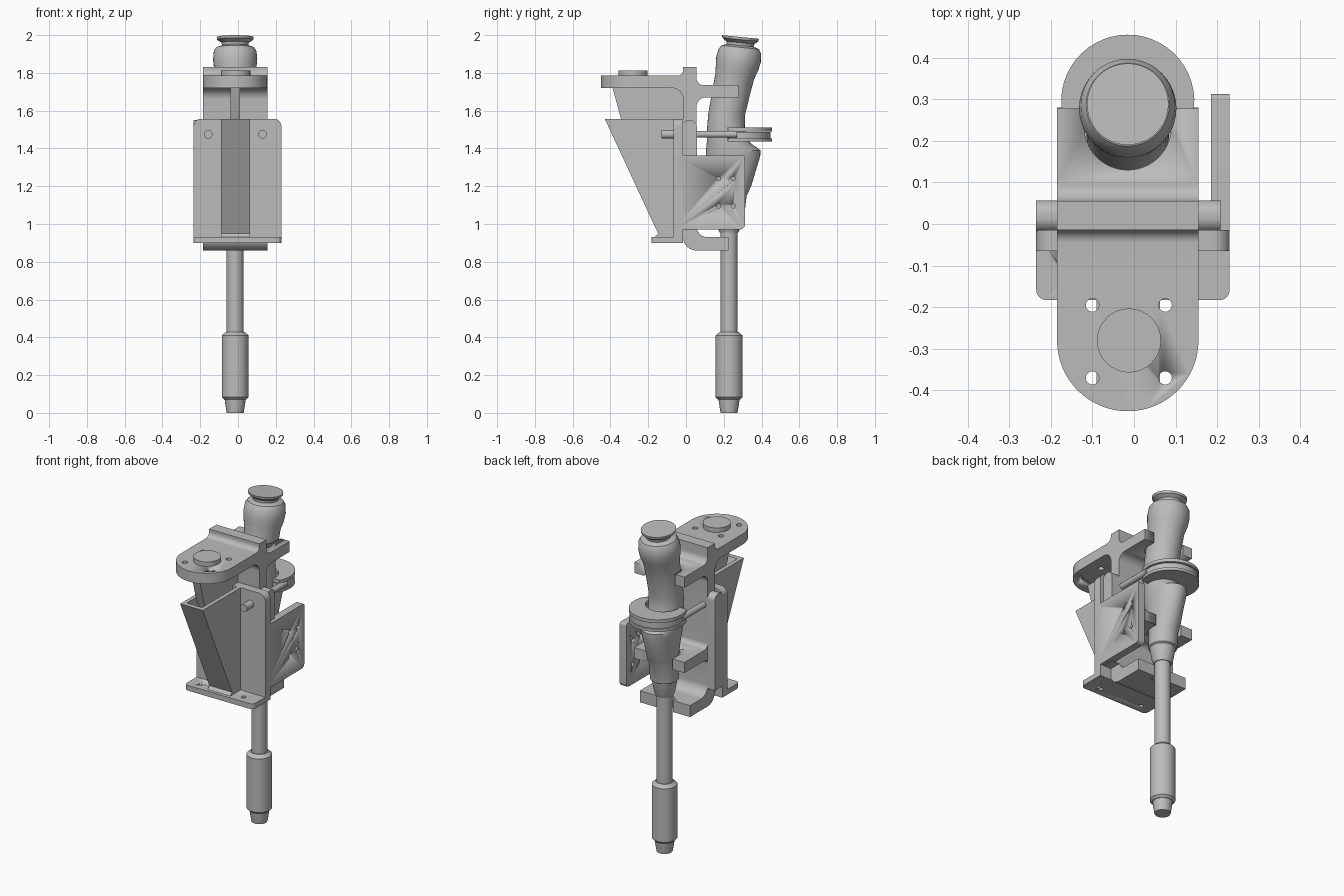
import bpy, bmesh
from math import sin, cos, pi, tan
from mathutils import Vector

if "Cube" in bpy.data.objects:
    bpy.data.objects.remove(bpy.data.objects["Cube"])

metal = bpy.data.materials.new("plain_grey")
metal.use_nodes = True
GREY = (0.5, 0.5, 0.5, 1)
metal.diffuse_color = GREY
metal.node_tree.nodes["Principled BSDF"].inputs["Base Color"].default_value = GREY

CX = -0.015            # centre line of the tool
LEFT, RIGHT = -0.185, 0.155


def finish(name, bm, smooth=True):
    bmesh.ops.recalc_face_normals(bm, faces=bm.faces)
    mesh = bpy.data.meshes.new(name)
    bm.to_mesh(mesh)
    bm.free()
    obj = bpy.data.objects.new(name, mesh)
    bpy.context.collection.objects.link(obj)
    mesh.materials.append(metal)
    bpy.ops.object.select_all(action="DESELECT")
    obj.select_set(True)
    bpy.context.view_layer.objects.active = obj
    if smooth:
        bpy.ops.object.shade_smooth_by_angle(angle=0.6)
    return obj


def rounded(points, steps=8):
    """Outline from (a, b, radius) corners."""
    out = []
    for i, (a, b, r) in enumerate(points):
        p = Vector((a, b))
        if r == 0:
            out.append(p)
            continue
        u = (Vector(points[i - 1][:2]) - p).normalized()
        v = (Vector(points[(i + 1) % len(points)][:2]) - p).normalized()
        half = u.angle(v) / 2
        centre = p + (u + v).normalized() * (r / sin(half))
        start = p + u * (r / tan(half)) - centre
        end = p + v * (r / tan(half)) - centre
        for k in range(steps + 1):
            t = k / steps
            out.append(centre + start.lerp(end, t).normalized() * r)
    return out


def extrude(name, outline, plane, lo, hi):
    """Prism of an outline in the given plane, between lo and hi."""
    place = {"yz": lambda a, b, t: (t, a, b),
             "xz": lambda a, b, t: (a, t, b),
             "xy": lambda a, b, t: (a, b, t)}[plane]
    bm = bmesh.new()
    rings = [[bm.verts.new(place(a, b, t)) for a, b in outline] for t in (lo, hi)]
    bm.faces.new(rings[0])
    bm.faces.new(rings[1])
    n = len(outline)
    for i in range(n):
        j = (i + 1) % n
        bm.faces.new((rings[0][i], rings[0][j], rings[1][j], rings[1][i]))
    return finish(name, bm)


def rect(a0, a1, b0, b1, r=0):
    return rounded([(a0, b0, r), (a1, b0, r), (a1, b1, r), (a0, b1, r)])


def arc(cx, cy, r, start=0, end=2 * pi, n=32):
    return [(cx + r * cos(start + (end - start) * i / n),
             cy + r * sin(start + (end - start) * i / n))
            for i in range(n if end - start > 6 else n + 1)]


def cut(obj, cutter):
    cutter.hide_render = True
    mod = obj.modifiers.new("cut", "BOOLEAN")
    mod.operation = "DIFFERENCE"
    mod.solver = "EXACT"
    mod.object = cutter
    bpy.context.view_layer.objects.active = obj
    bpy.ops.object.modifier_apply(modifier=mod.name)
    bpy.data.objects.remove(cutter)


def loft(name, stations, n=40):
    """Skin over (z, y, radius x, radius y, tilt) ellipses."""
    bm = bmesh.new()
    rings = []
    for z, y, rx, ry, tilt in stations:
        rings.append([bm.verts.new((CX + rx * cos(a), y + ry * sin(a), z - tilt * ry * sin(a)))
                      for a in (2 * pi * i / n for i in range(n))])
    for low, up in zip(rings, rings[1:]):
        for i in range(n):
            j = (i + 1) % n
            bm.faces.new((low[i], low[j], up[j], up[i]))
    bm.faces.new(rings[0])
    bm.faces.new(rings[-1])
    return finish(name, bm)


# Sliding cradle: back plate with three arms and a filleted ridge
cradle = extrude("cradle", rounded([
    (-0.015, 0.86, 0.068), (0.225, 0.86, 0), (0.225, 0.93, 0), (0.055, 0.93, 0.06),
    (0.055, 1.15, 0.03), (0.28, 1.15, 0), (0.28, 1.215, 0), (0.055, 1.215, 0.03),
    (0.055, 1.67, 0.05), (0.278, 1.67, 0), (0.278, 1.735, 0), (0.055, 1.735, 0.04),
    (0.055, 1.83, 0), (-0.015, 1.83, 0), (-0.015, 1.785, 0.03), (-0.12, 1.785, 0),
    (-0.12, 1.72, 0), (-0.015, 1.72, 0.06)]), "yz", LEFT, RIGHT)


def slot(r, y, z0, z1):
    outline = arc(CX, y, r, pi, 2 * pi) + [(CX + r, 0.5), (CX - r, 0.5)]
    cut(cradle, extrude("slot_cutter", outline, "xy", z0, z1))


slot(0.105, 0.235, 1.64, 1.76)
slot(0.09, 0.235, 1.1, 1.3)
slot(0.055, 0.228, 0.8, 0.95)

# Top tongue with bolt holes and a raised disc
tongue = extrude("top_tongue", arc(CX, -0.28, 0.17, pi, 2 * pi)
                 + [(RIGHT, -0.12), (LEFT, -0.12)], "xy", 1.72, 1.785)
for x in (-0.1, 0.075):
    for y in (-0.195, -0.37):
        cut(tongue, extrude("hole_cutter", arc(x, y, 0.016, n=16), "xy", 1.6, 1.9))
extrude("tongue_disc", arc(-0.012, -0.28, 0.077), "xy", 1.78, 1.812)

# Thin rib below the tongue, sliding into the wedge pocket
extrude("tongue_rib", [(-0.39, 1.725), (0, 1.725), (0, 1.0), (-0.08, 1.0), (-0.345, 1.56)],
        "yz", -0.04, 0.01)

# Front mount: plate, foot and wedge pocket
extrude("mount_plate", rounded([(-0.235, 0.91, 0), (0.23, 0.91, 0),
                                (0.23, 1.557, 0.04), (-0.235, 1.557, 0.04)]),
        "xz", -0.065, -0.015)
foot = extrude("mount_foot", rounded([(-0.235, -0.183, 0.025), (0.23, -0.183, 0.025),
                                      (0.23, -0.015, 0), (-0.235, -0.015, 0)]),
               "xy", 0.9, 0.932)
for x in (-0.16, 0.13):
    cut(foot, extrude("hole_cutter", arc(x, -0.13, 0.013, n=16), "xy", 0.8, 1.0))
pocket_side = [(-0.43, 1.557), (-0.06, 1.557), (-0.06, 0.93), (-0.165, 0.93), (-0.148, 0.95)]
extrude("pocket_right_wall", pocket_side, "yz", -0.09, -0.065)
extrude("pocket_left_wall", pocket_side, "yz", 0.038, 0.063)
extrude("pocket_front_wall", [(-0.43, 1.557), (-0.4, 1.557), (-0.118, 0.93),
                              (-0.165, 0.93), (-0.148, 0.95)], "yz", -0.07, 0.045)

# Guide lugs beside the cradle
for name, x0, x1 in (("right_lug", -0.235, LEFT), ("left_lug", RIGHT, 0.208)):
    extrude(name, rounded([(-0.02, 0.97, 0), (0.057, 0.97, 0),
                           (0.057, 1.55, 0.034), (-0.02, 1.55, 0.034)]), "yz", x0, x1)

# Side plate with four screw holes
side = extrude("side_plate", rounded([(-0.06, 0.972, 0), (0.312, 0.972, 0.025),
                                      (0.312, 1.362, 0.012), (-0.06, 1.362, 0)]),
               "yz", 0.185, 0.23)
for y in (0.173, 0.25):
    for z in (1.095, 1.24):
        cut(side, extrude("hole_cutter", arc(y, z, 0.011, n=16), "yz", 0.1, 0.3))

# Clamp bolts and the stacked C-shaped clamp
for name, x in (("right_clamp_bolt", -0.157), ("left_clamp_bolt", 0.13)):
    extrude(name, arc(x, 1.475, 0.018, n=20), "xz", -0.13, 0.27)
    extrude(name + "_head", arc(x, 1.475, 0.023, n=20), "xz", -0.13, -0.065)
for name, r, z0, z1 in (("clamp_lower", 0.16, 1.436, 1.453),
                        ("clamp_middle", 0.152, 1.453, 1.486),
                        ("clamp_upper", 0.16, 1.49, 1.51)):
    outer = arc(CX, 0.295, r, -0.48, pi + 0.48)
    inner = arc(CX, 0.24, 0.1, -0.2, pi + 0.2)
    extrude(name, outer + inner[::-1], "xy", z0, z1)

# Hand grip: collar, trigger body, waist, bulb and mushroom cap
loft("hand_grip", [
    (0.955, 0.228, 0.05, 0.05, 0), (0.975, 0.228, 0.058, 0.058, 0),
    (1.05, 0.228, 0.072, 0.072, 0), (1.056, 0.23, 0.08, 0.08, 0),
    (1.15, 0.236, 0.08, 0.085, 0), (1.2, 0.245, 0.083, 0.1, 0),
    (1.28, 0.247, 0.088, 0.122, 0), (1.36, 0.249, 0.098, 0.144, 0),
    (1.39, 0.25, 0.1, 0.144, 0), (1.43, 0.225, 0.1, 0.115, 0),
    (1.5, 0.211, 0.098, 0.1, 0), (1.58, 0.215, 0.096, 0.097, 0.05),
    (1.7, 0.24, 0.097, 0.1, 0.1), (1.78, 0.258, 0.1, 0.103, 0.12),
    (1.825, 0.27, 0.112, 0.112, 0.12), (1.87, 0.278, 0.117, 0.118, 0.12),
    (1.915, 0.285, 0.113, 0.112, 0.12), (1.935, 0.287, 0.1, 0.1, 0.1),
    (1.945, 0.287, 0.07, 0.072, 0.1), (1.96, 0.288, 0.072, 0.074, 0.1),
    (1.976, 0.288, 0.096, 0.095, 0.1), (1.99, 0.288, 0.098, 0.098, 0.1)])


def straight(*pairs):
    return [(z, 0.228, r, r, 0) for z, r in pairs]


# Shaft, sleeve and tapered tip
loft("shaft", straight((0.4, 0.045), (0.99, 0.045)))
loft("sleeve", straight((0.07, 0.058), (0.083, 0.071), (0.41, 0.071), (0.428, 0.05)), 32)
loft("tip", straight((0, 0.045), (0.05, 0.053), (0.075, 0.056)), 24)
